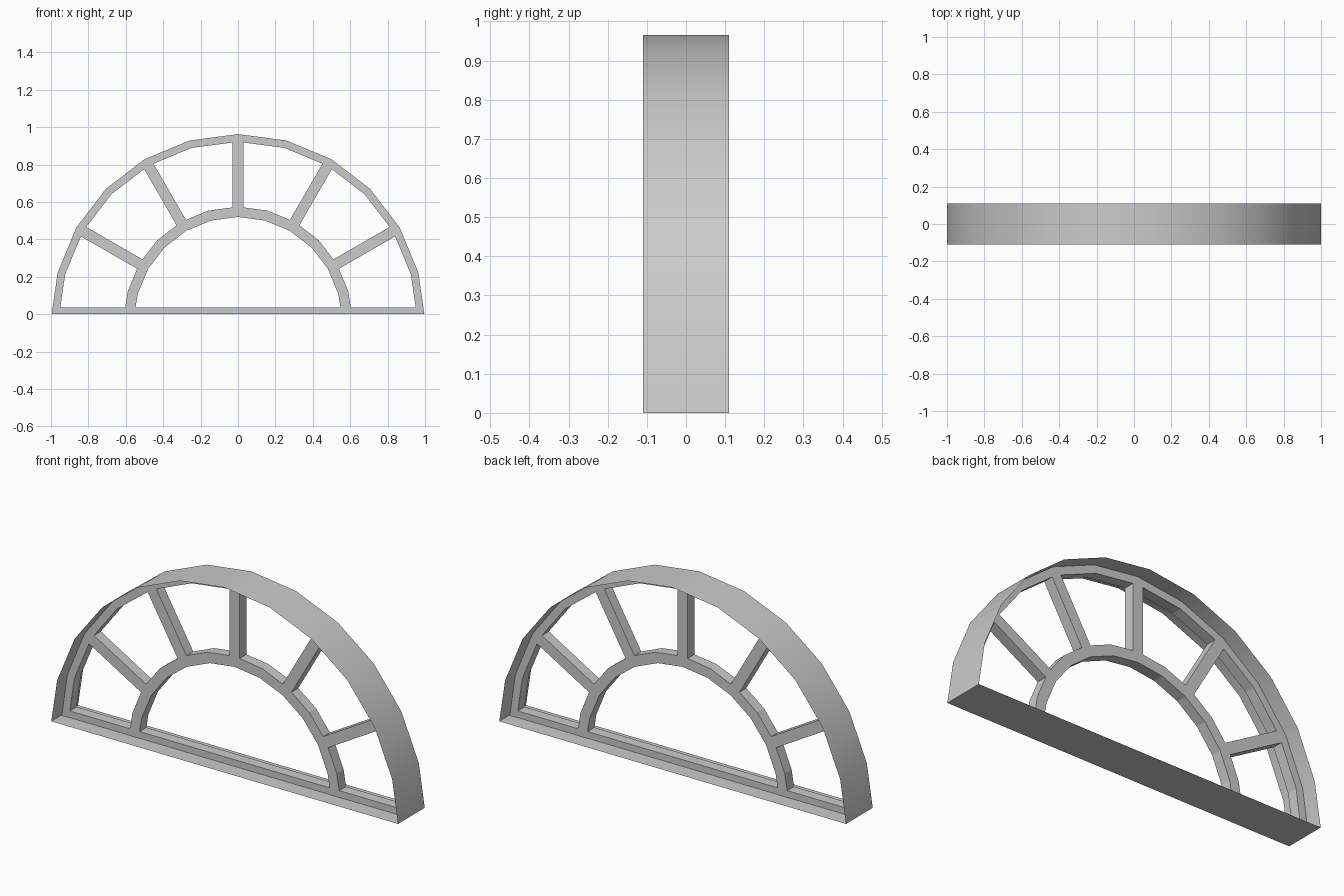
import bpy, bmesh, math
from math import radians, cos, sin

if "Cube" in bpy.data.objects:
    bpy.data.objects.remove(bpy.data.objects["Cube"])

CZ = -0.035          # centre of the arcs, just under the sill
FRAME = 0.028        # half depth of the glazing frame
REVEAL = 0.11        # half depth of the outer lining

grey = bpy.data.materials.new("light grey")
grey.use_nodes = True
grey.diffuse_color = (0.6, 0.6, 0.6, 1)
grey.node_tree.nodes["Principled BSDF"].inputs["Base Color"].default_value = (0.6, 0.6, 0.6, 1)


def arc(r):
    """Half circle in 15 degree steps, ending on the floor line."""
    pts = [(r * cos(radians(a)), CZ + r * sin(radians(a))) for a in range(15, 166, 15)]
    end = (r * 0.9985, 0)
    return [end] + pts + [(-end[0], 0)]


def finish(name, bm, smooth=False):
    mesh = bpy.data.meshes.new(name)
    bm.to_mesh(mesh)
    bm.free()
    mesh.materials.append(grey)
    obj = bpy.data.objects.new(name, mesh)
    bpy.context.collection.objects.link(obj)
    if smooth:
        bpy.context.view_layer.objects.active = obj
        obj.select_set(True)
        bpy.ops.object.shade_smooth_by_angle(angle=radians(30))
        obj.select_set(False)
    return obj


def band(name, outer, inner):
    """Solid strip between two matching outlines."""
    bm = bmesh.new()
    rows = [[bm.verts.new((x, y, z)) for x, z in line]
            for line, y in ((outer, -FRAME), (inner, -FRAME), (inner, FRAME), (outer, FRAME))]
    for i in range(len(outer) - 1):
        for a, b in zip(rows, rows[1:] + rows[:1]):
            bm.faces.new((a[i], a[i + 1], b[i + 1], b[i]))
    for i in (0, -1):
        bm.faces.new([row[i] for row in rows])
    bmesh.ops.recalc_face_normals(bm, faces=bm.faces)
    return finish(name, bm)


# Thin lining around the arch and under the sill
bm = bmesh.new()
outline = arc(1.0)
outline[0], outline[-1] = (1, 0), (-1, 0)
front = [bm.verts.new((x, -REVEAL, z)) for x, z in outline]
back = [bm.verts.new((x, REVEAL, z)) for x, z in outline]
for i in range(len(outline)):
    j = (i + 1) % len(outline)
    bm.faces.new((front[i], front[j], back[j], back[i]))
bmesh.ops.recalc_face_normals(bm, faces=bm.faces)
finish("outer_lining", bm, smooth=True)

# Arched frame and inner ring
band("arch_frame", arc(0.998), arc(0.957))
band("inner_ring", arc(0.61), arc(0.555))

# Sill
band("sill", [(-0.99, 0.001), (0.99, 0.001)], [(-0.99, 0.036), (0.99, 0.036)])

# Radiating glazing bars
for n, a in enumerate(range(30, 151, 30)):
    c, s = cos(radians(a)), sin(radians(a))
    side = [[(r * c - w * s, CZ + r * s + w * c) for r in (0.59, 0.97)] for w in (-0.029, 0.029)]
    band(f"glazing_bar_{n + 1}", side[0], side[1])
